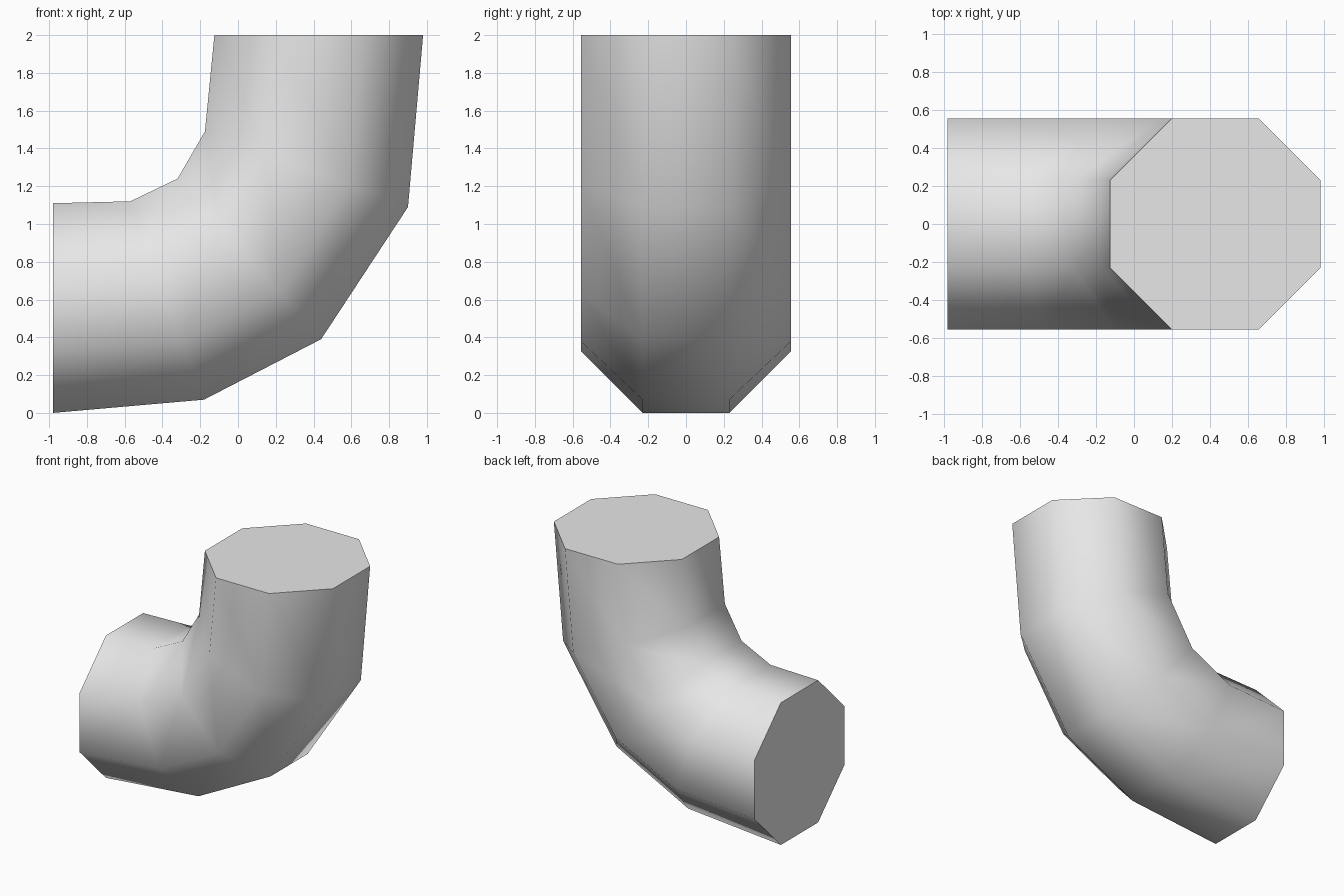
import bpy, bmesh, math
from mathutils import Vector

cube = bpy.data.objects.get("Cube")
if cube:
    bpy.data.objects.remove(cube, do_unlink=True)

# One plain grey for the whole pipe
grey = bpy.data.materials.new("light_grey")
grey.use_nodes = True
color = (0.8, 0.8, 0.8, 1)
grey.diffuse_color = color
grey.node_tree.nodes["Principled BSDF"].inputs["Base Color"].default_value = color

# Inner and outer bend lines (x, z), one pair per ring
INNER = [(-0.98, 1.11), (-0.57, 1.12), (-0.32, 1.24), (-0.175, 1.49), (-0.125, 2.0)]
OUTER = [(-0.98, 0.0), (-0.18, 0.07), (0.44, 0.39), (0.90, 1.09), (0.98, 2.0)]
SIDES = 8
HALF_WIDTH = 0.555
apothem = math.cos(math.pi / SIDES)

bm = bmesh.new()
rings = []
for inner, outer in zip(INNER, OUTER):
    a = Vector((inner[0], 0, inner[1]))
    b = Vector((outer[0], 0, outer[1]))
    centre, reach = (a + b) / 2, (a - b) / 2
    ring = []
    for i in range(SIDES):
        # Flat sides face the bend and the two flanks
        angle = (i + 0.5) * math.tau / SIDES
        flank = Vector((0, HALF_WIDTH * math.sin(angle) / apothem, 0))
        ring.append(bm.verts.new(centre + reach * (math.cos(angle) / apothem) + flank))
    rings.append(ring)

# Pipe wall
for lower, upper in zip(rings, rings[1:]):
    for i in range(SIDES):
        j = (i + 1) % SIDES
        bm.faces.new((lower[i], lower[j], upper[j], upper[i]))

# Closed ends
bm.faces.new(rings[0])
bm.faces.new(rings[-1])
bmesh.ops.recalc_face_normals(bm, faces=bm.faces[:])

mesh = bpy.data.meshes.new("pipe_elbow")
bm.to_mesh(mesh)
bm.free()
mesh.materials.append(grey)
pipe = bpy.data.objects.new("pipe_elbow", mesh)
bpy.context.collection.objects.link(pipe)

# Smooth wall, crisp rims
bpy.ops.object.select_all(action="DESELECT")
pipe.select_set(True)
bpy.context.view_layer.objects.active = pipe
bpy.ops.object.shade_smooth_by_angle(angle=math.radians(65))
